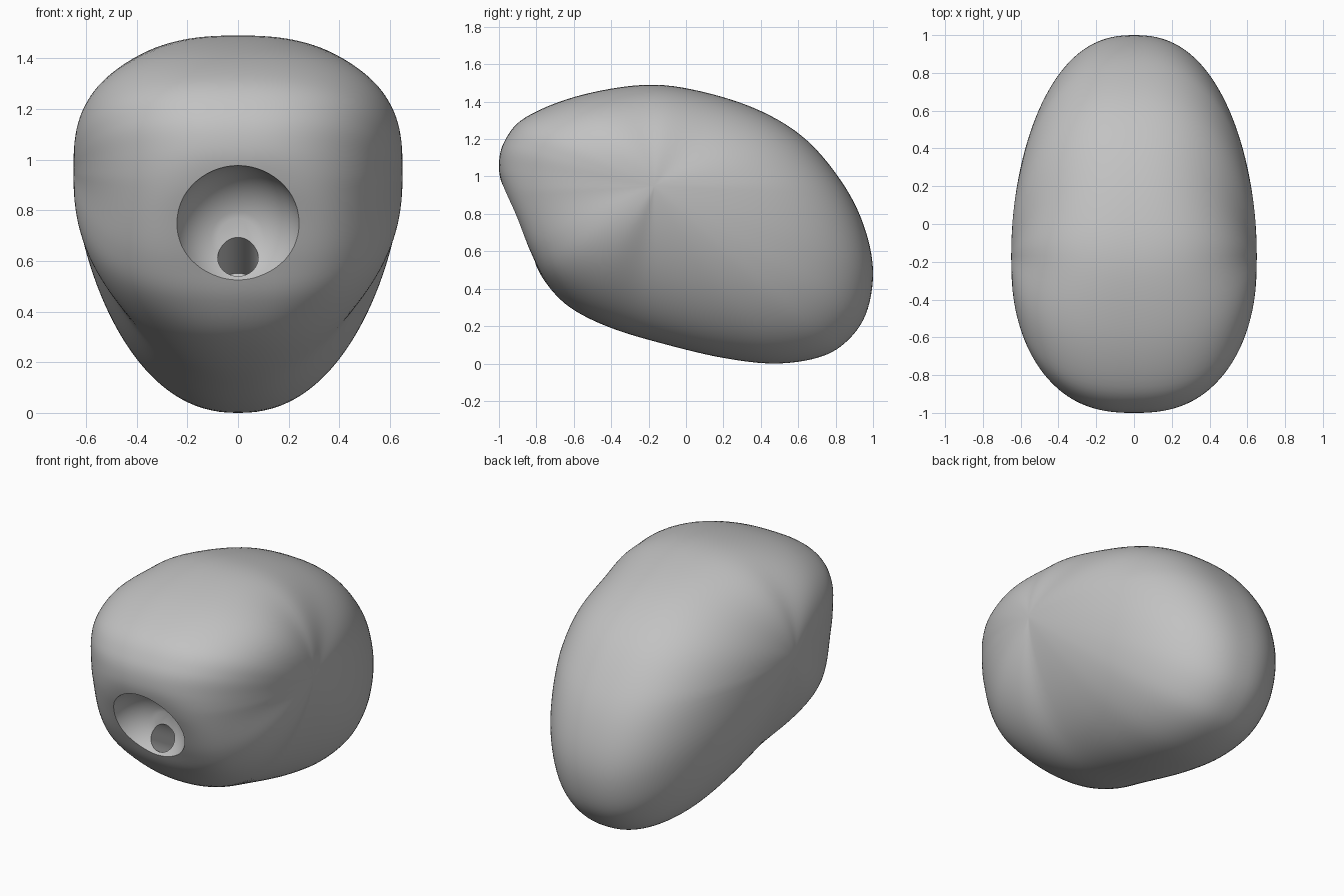
import bpy, bmesh, math
from mathutils import Vector, Matrix

cube = bpy.data.objects.get("Cube")
if cube:
    bpy.data.objects.remove(cube)

grey = bpy.data.materials.new("plain grey")
grey.use_nodes = True
grey.diffuse_color = (0.54, 0.54, 0.54, 1)
grey.node_tree.nodes["Principled BSDF"].inputs["Base Color"].default_value = (0.54, 0.54, 0.54, 1)

# Side outlines as (y, z): a shared back, and a front that is hollow
# in the middle of the body but full on its flanks
BACK = [(-.972, 1.185), (-.86, 1.315), (-.58, 1.43), (-.22, 1.49), (.08, 1.455),
        (.4, 1.35), (.65, 1.19), (.85, .945), (.96, .71), (1, .48), (.96, .26),
        (.85, .11), (.7, .03), (.47, 0), (.2, .03), (-.1, .1), (-.4, .19), (-.62, .3)]
HOLLOW_FRONT = [(-.755, .44), (-.83, .59), (-.9, .76), (-.97, .915), (-1, 1.05)]
FULL_FRONT = [(-.785, .42), (-.885, .56), (-.955, .72), (-.992, .88), (-1, 1.04)]
CENTRE = Vector((-.17, .95))
HALF_WIDTH = 0.65
RINGS = 72


def closed_curve(points, steps):
    """Smooth closed curve through the points."""
    pts = [Vector(p) for p in points]
    out = []
    for i in range(len(pts)):
        a, b, c, d = (pts[(i + k) % len(pts)] for k in (-1, 0, 1, 2))
        for s in range(steps):
            t = s / steps
            out.append(b + (c - a) * (t / 2) + (2 * a - 5 * b + 4 * c - d) * (t * t / 2)
                       + (3 * b - a - 3 * c + d) * (t ** 3 / 2))
    return out


def make_object(name, bm):
    bmesh.ops.recalc_face_normals(bm, faces=bm.faces)
    mesh = bpy.data.meshes.new(name)
    bm.to_mesh(mesh)
    bm.free()
    mesh.materials.append(grey)
    obj = bpy.data.objects.new(name, mesh)
    bpy.context.collection.objects.link(obj)
    return obj


def skin(bm, rings):
    """Bridge neighbouring closed rings with quads."""
    for r0, r1 in zip(rings, rings[1:]):
        n = len(r0)
        for i in range(n):
            j = (i + 1) % n
            bm.faces.new((r0[i], r0[j], r1[j], r1[i]))


def roundness(direction):
    """Exponents of the flank curve: full at the front corners, lean at the upper back."""
    y, z = direction
    down = min(0, z)
    corner = 4 * y * y * z * z
    across, shrink = 2.5 + 0.3 * down, 2.1 + 0.6 * down
    if y < 0:
        shrink += 0.85 * corner
    elif z > 0:
        across -= 0.15 * corner
        shrink -= 0.25 * corner
    return across, shrink


# Body: the side outline shrinks towards both flanks on a rounded curve
bm = bmesh.new()
hollow = closed_curve(BACK + HOLLOW_FRONT, 6)
full = closed_curve(BACK + FULL_FRONT, 6)
rings = []
for k in range(1, RINGS):
    phi = math.pi * k / RINGS
    side = 1 if math.cos(phi) > 0 else -1
    ring = []
    for p, q in zip(hollow, full):
        a, b = roundness((p - CENTRE).normalized())
        across = abs(math.cos(phi)) ** (2 / a)
        shrink = math.sin(phi) ** (2 / b)
        t = min(1, max(0, (across - 0.1) / 0.6))
        r = CENTRE + (p.lerp(q, t * t * (3 - 2 * t)) - CENTRE) * shrink
        ring.append(bm.verts.new((side * HALF_WIDTH * across, r.x, r.y)))
    rings.append(ring)
skin(bm, rings)
for ring, x in ((rings[0], HALF_WIDTH), (rings[-1], -HALF_WIDTH)):
    pole = bm.verts.new((x, CENTRE.x, CENTRE.y))
    for i in range(len(ring)):
        bm.faces.new((ring[i], ring[(i + 1) % len(ring)], pole))
body = make_object("body", bm)


def cut(name, profile, origin, tilt):
    """Carve a turned shape, given as (radius, depth), into the body."""
    bm = bmesh.new()
    rings = [[bm.verts.new((r * math.cos(a), d, r * math.sin(a)))
              for a in (2 * math.pi * i / 64 for i in range(64))] for r, d in profile]
    skin(bm, rings)
    bm.faces.new(rings[0])
    bm.faces.new(rings[-1])
    bm.transform(Matrix.Translation(origin) @ Matrix.Rotation(tilt, 4, 'X'))
    cutter = make_object(name, bm)
    cutter.hide_render = True
    mod = body.modifiers.new(name, 'BOOLEAN')
    mod.object = cutter
    mod.operation = 'DIFFERENCE'
    mod.solver = 'EXACT'
    bpy.context.view_layer.objects.active = body
    bpy.ops.object.modifier_apply(modifier=name)
    bpy.data.objects.remove(cutter)


# Round bowl with a small flat floor, then the hole drilled below it
bowl = [(.26, -.4), (.26, -.1)]
for i in range(1, 13):
    a = math.radians(72) * i / 12
    bowl.append((.26 * math.cos(a), -.1 + .26 * math.sin(a)))
cut("bowl_cutter", bowl, (0, -.88, .704), math.radians(-6))
cut("hole_cutter", [(.08, -.1), (.08, .28)], (0, -.77, .622), math.radians(-30))

bpy.ops.object.select_all(action='DESELECT')
body.select_set(True)
bpy.context.view_layer.objects.active = body
bpy.ops.object.shade_smooth_by_angle(angle=math.radians(35))
